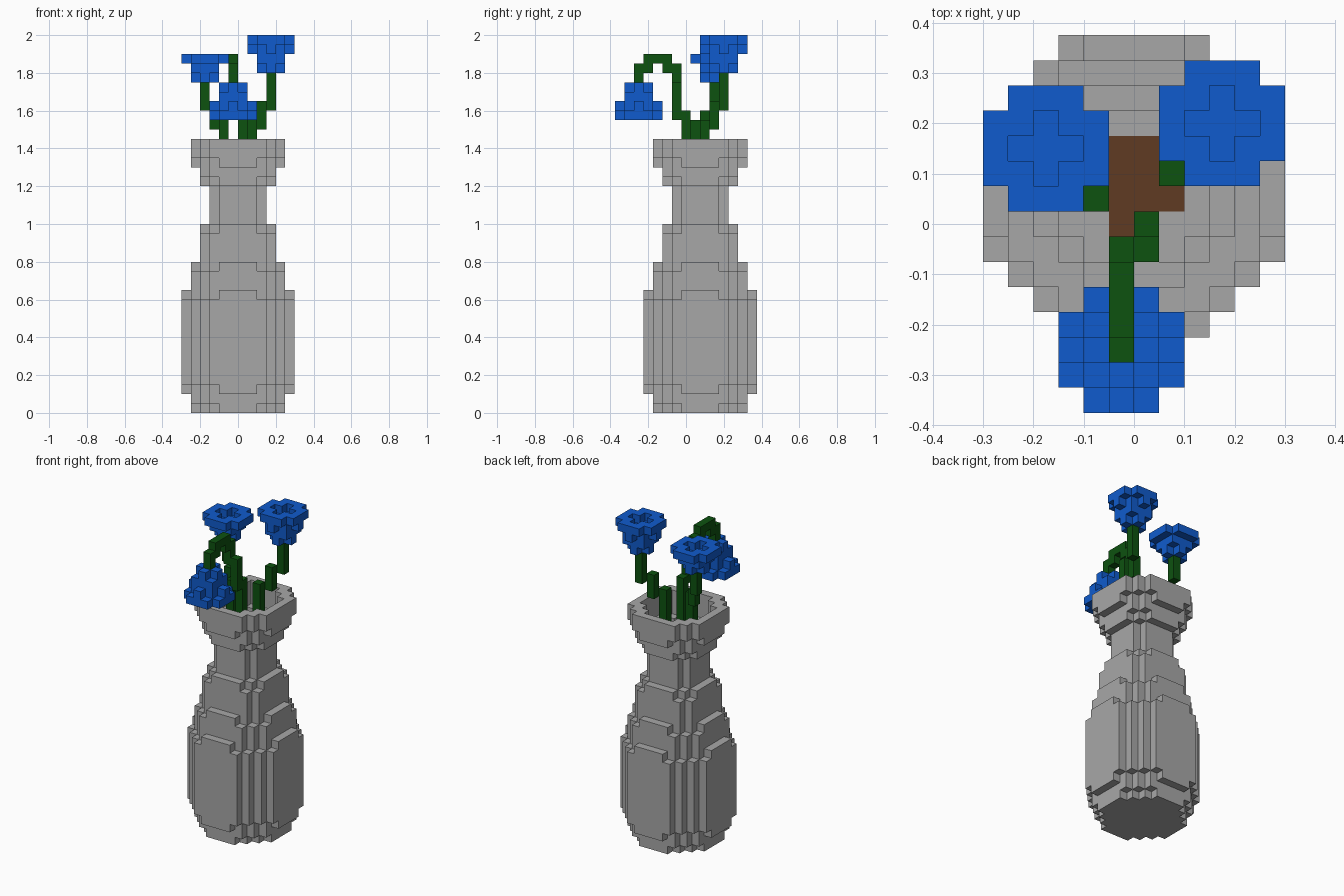
import bpy, bmesh
from mathutils import Vector

cube = bpy.data.objects.get("Cube")
if cube:
    bpy.data.objects.remove(cube, do_unlink=True)

UNIT = 0.05                       # edge of one block
ORIGIN = Vector((0, 0.075, 0))    # axis of the vase


def material(name, rgb):
    m = bpy.data.materials.new(name)
    m.use_nodes = True
    m.diffuse_color = (*rgb, 1)
    bsdf = next(n for n in m.node_tree.nodes if n.type == 'BSDF_PRINCIPLED')
    bsdf.inputs["Base Color"].default_value = (*rgb, 1)
    return m


GREY = material("grey clay", (0.39, 0.39, 0.39))
BROWN = material("brown soil", (0.115, 0.044, 0.016))
GREEN = material("stem green", (0.004, 0.085, 0.005))
BLUE = material("petal blue", (0.005, 0.105, 0.61))


def build(name, cells, mat):
    """Turn a set of block cells into one mesh made of the exposed faces only."""
    bm = bmesh.new()
    corners = {}

    def vert(p):
        if p not in corners:
            corners[p] = bm.verts.new(ORIGIN + Vector(p) * UNIT)
        return corners[p]

    for cell in cells:
        for axis in range(3):
            u, v = (axis + 1) % 3, (axis + 2) % 3
            for side in (0, 1):
                beside = list(cell)
                beside[axis] += 2 * side - 1
                if tuple(beside) in cells:
                    continue
                loop = []
                for du, dv in ((0, 0), (1, 0), (1, 1), (0, 1)):
                    p = list(cell)
                    p[axis] += side
                    p[u] += du
                    p[v] += dv
                    loop.append(vert(tuple(p)))
                bm.faces.new(loop if side else loop[::-1])
    mesh = bpy.data.meshes.new(name)
    bm.to_mesh(mesh)
    bm.free()
    mesh.materials.append(mat)
    ob = bpy.data.objects.new(name, mesh)
    bpy.context.collection.objects.link(ob)
    return ob


def disc(radius, reach, bottom, top):
    """Blocky disc: a square of the given radius with its corners stepped off."""
    def far(i):
        return i + 1 if i >= 0 else -i
    span = range(-radius, radius)
    return {(i, j, k) for i in span for j in span for k in range(bottom, top)
            if far(i) + far(j) <= reach}


def column(i, j, bottom, top):
    return {(i, j, k) for k in range(bottom, top)}


# Vase: stacked discs (radius, corner reach, top level)
vase = set()
level = 0
for radius, reach, top in ((5, 7, 1), (5, 8, 2), (6, 8, 3), (6, 9, 12), (6, 8, 13),
                           (5, 8, 15), (5, 7, 16), (4, 7, 19), (4, 6, 20), (3, 5, 24),
                           (4, 6, 25), (4, 7, 26), (5, 7, 27), (5, 8, 29)):
    vase |= disc(radius, reach, level, top)
    level = top
# Stepped mouth and the soil in the neck
soil = disc(2, 3, 23, 24)
vase -= disc(4, 6, 26, 29) | disc(3, 5, 24, 26) | soil
build("vase", vase, GREY)
build("soil", soil, BROWN)

# Stems
build("left_stem", column(1, 0, 24, 31) | column(2, 1, 30, 33) | column(3, 2, 32, 36), GREEN)
build("right_stem", column(-2, -1, 24, 31) | column(-3, 0, 30, 32) | column(-4, 1, 32, 35), GREEN)
arch = {(-1, j, 37) for j in (-6, -5, -4)} | {(-1, -6, 36), (-1, -4, 36)}
build("drooping_stem", column(0, -2, 24, 32) | column(0, -3, 31, 35) | column(-1, -3, 34, 37)
      | arch | column(-1, -7, 35, 37), GREEN)

# Flower layers from the open mouth towards the stem
LAYERS = {
    "mouth": lambda a, b: 1 < a + b < 4 or (a == 1 and b == 1),
    "diamond": lambda a, b: a + b <= 2,
    "square": lambda a, b: max(a, b) <= 1,
    "plus": lambda a, b: a + b <= 1,
}


def flower(name, i, j, k, step, layers):
    cells = set()
    for n, layer in enumerate(layers):
        for x in range(-2, 3):
            for y in range(-2, 3):
                if LAYERS[layer](abs(x), abs(y)):
                    cells.add((i + x, j + y, k + step * n))
    build(name, cells, BLUE)


tall = ("mouth", "diamond", "square", "plus")
flower("left_flower", 3, 2, 39, -1, tall)
flower("right_flower", -4, 1, 37, -1, ("mouth", "square", "plus"))
flower("drooping_flower", -1, -7, 31, 1, tall)
